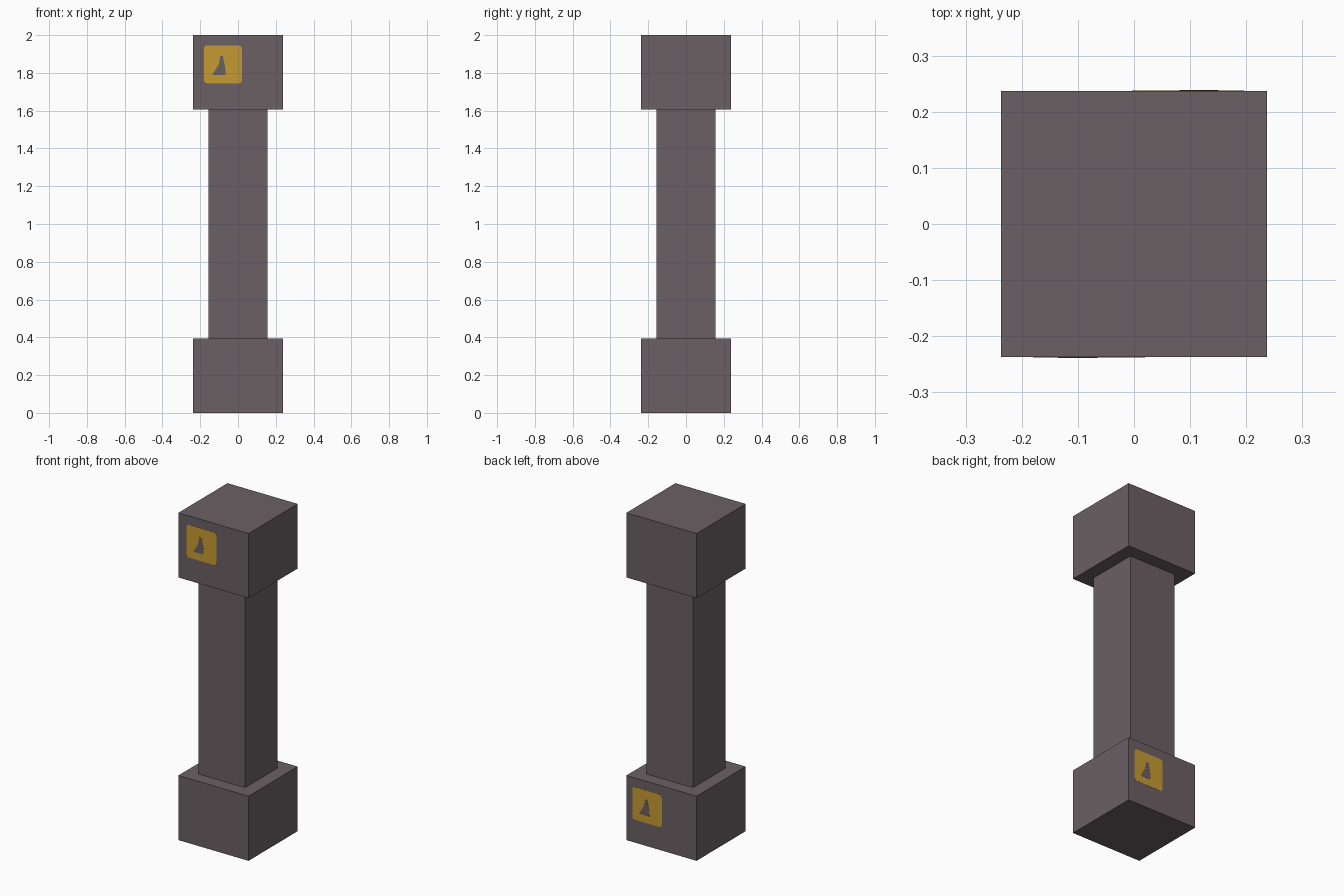
import bpy
import bmesh
import math
from mathutils import Matrix

cube = bpy.data.objects.get("Cube")
if cube:
    bpy.data.objects.remove(cube, do_unlink=True)


def make_material(name, rgb):
    mat = bpy.data.materials.new(name)
    mat.use_nodes = True
    colour = (*rgb, 1.0)
    mat.diffuse_color = colour
    mat.node_tree.nodes["Principled BSDF"].inputs["Base Color"].default_value = colour
    return mat


stone = make_material("warm grey stone", (0.147, 0.117, 0.125))
gold = make_material("golden yellow", (0.56, 0.325, 0.032))

HALF = 0.237      # half width of the end blocks
BLOCK = 0.395     # height of the end blocks
SHAFT = 0.157     # half width of the shaft


def add_object(name, bm, mat):
    bmesh.ops.recalc_face_normals(bm, faces=bm.faces)
    mesh = bpy.data.meshes.new(name)
    bm.to_mesh(mesh)
    bm.free()
    mesh.materials.append(mat)
    obj = bpy.data.objects.new(name, mesh)
    bpy.context.collection.objects.link(obj)
    return obj


def add_box(name, half, z0, z1):
    bm = bmesh.new()
    bmesh.ops.create_cube(bm, size=1)
    bmesh.ops.scale(bm, vec=(2 * half, 2 * half, z1 - z0), verts=bm.verts)
    bmesh.ops.translate(bm, vec=(0, 0, (z0 + z1) / 2), verts=bm.verts)
    return add_object(name, bm, mat=stone)


def add_plate(name, outline, centre, depth, turn, mat):
    """Thin plate on the front face, turned about z to reach another side."""
    cx, cz = centre
    bm = bmesh.new()
    face = bm.faces.new([bm.verts.new((cx + x, -HALF, cz + z)) for x, z in outline])
    extruded = bmesh.ops.extrude_face_region(bm, geom=[face])["geom"]
    moved = [v for v in extruded if isinstance(v, bmesh.types.BMVert)]
    bmesh.ops.translate(bm, vec=(0, -depth, 0), verts=moved)
    bmesh.ops.rotate(bm, cent=(0, 0, 0), matrix=Matrix.Rotation(turn, 3, "Z"), verts=bm.verts)
    return add_object(name, bm, mat)


def rounded_square(half, radius, steps=3):
    points = []
    for i, (sx, sz) in enumerate([(1, 1), (-1, 1), (-1, -1), (1, -1)]):
        for k in range(steps + 1):
            a = math.pi / 2 * (i + k / steps)
            points.append((sx * (half - radius) + radius * math.cos(a),
                           sz * (half - radius) + radius * math.sin(a)))
    return points


# Pillar: base, shaft and capital
add_box("base_block", HALF, 0, BLOCK)
add_box("shaft", SHAFT, BLOCK, 2 - BLOCK)
add_box("top_block", HALF, 2 - BLOCK, 2)

# Gold panels with a plain tapered grey patch, front top and back bottom
panel = rounded_square(0.1, 0.016)
patch = [(-0.055, -0.055), (0.015, -0.055), (0.012, -0.015), (0, 0.045),
         (-0.014, 0.045), (-0.022, 0)]
for side, centre, turn in (("front", (-0.08, 1.845), 0),
                           ("back", (-0.096, 0.24), math.pi)):
    add_plate(side + "_panel", panel, centre, 0.001, turn, gold)
    add_plate(side + "_panel_patch", patch, centre, 0.002, turn, stone)
